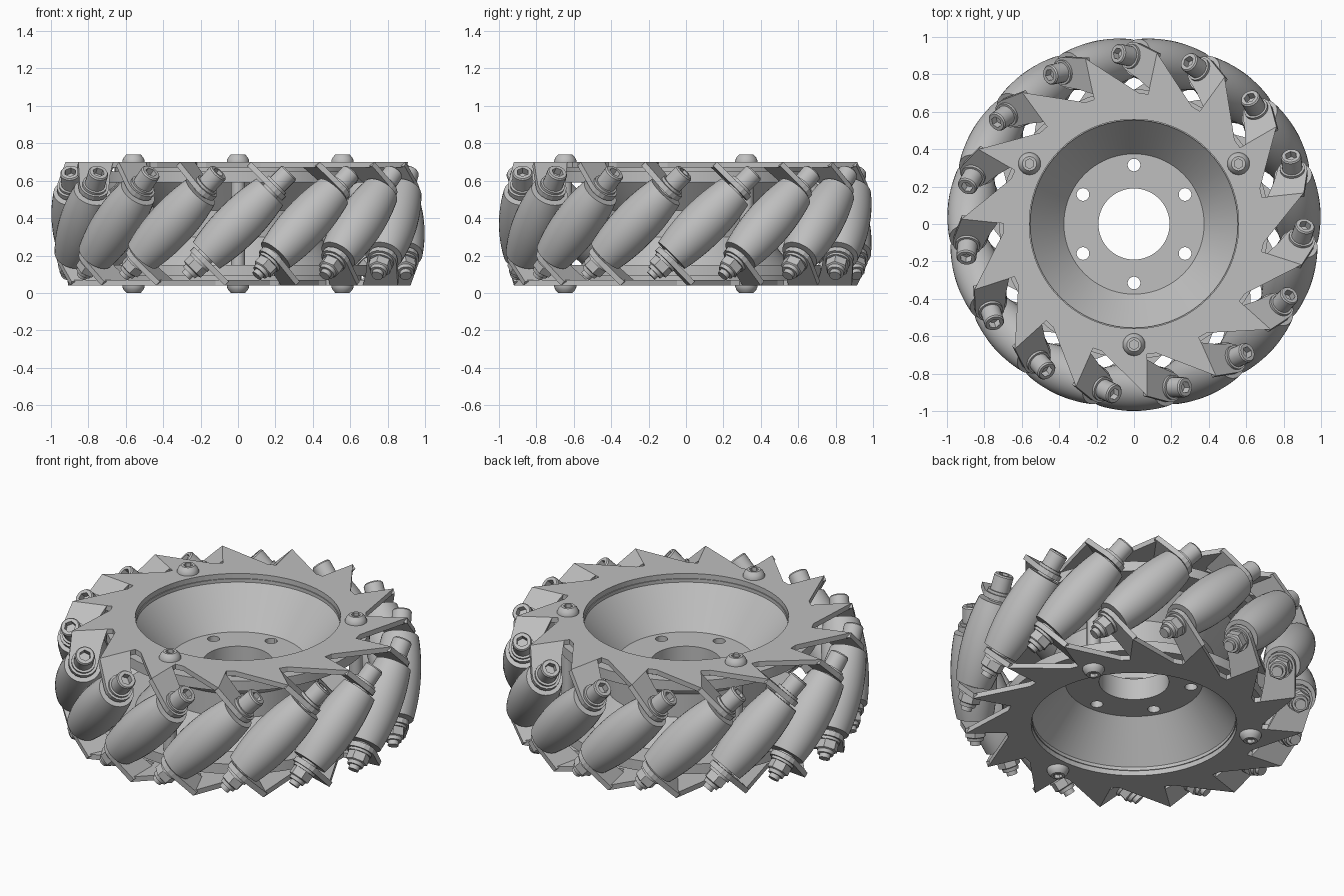
import bpy, bmesh, math
from mathutils import Matrix, Vector

cube = bpy.data.objects.get("Cube")
if cube:
    bpy.data.objects.remove(cube)

COUNT = 15                      # rollers around the wheel
STEP = math.tau / COUNT
AXIS_R = 0.873                  # distance of roller axes from the wheel axis
MID = Matrix.Translation((0, 0, 0.37))
FLIP = Matrix.Rotation(math.pi, 4, 'Y')

grey = bpy.data.materials.new("metal_grey")
grey.use_nodes = True
COLOR = (0.52, 0.52, 0.52, 1)
grey.diffuse_color = COLOR
grey.node_tree.nodes["Principled BSDF"].inputs["Base Color"].default_value = COLOR


def spin(k):
    return Matrix.Rotation(k * STEP, 4, 'Z')


def finish(bm, name, smooth=True):
    bmesh.ops.remove_doubles(bm, verts=bm.verts, dist=1e-5)
    bmesh.ops.recalc_face_normals(bm, faces=bm.faces)
    mesh = bpy.data.meshes.new(name)
    bm.to_mesh(mesh)
    bm.free()
    mesh.materials.append(grey)
    if smooth:
        soften(mesh)
    return mesh


def soften(mesh):
    mesh.shade_smooth()
    mesh.set_sharp_from_angle(angle=math.radians(30))


def place(name, mesh, matrix):
    ob = bpy.data.objects.new(name, mesh)
    bpy.context.collection.objects.link(ob)
    ob.matrix_world = MID @ matrix
    return ob


def lathe(name, profile, segs=24, closed=False):
    """Turn (radius, height[, 'hex']) points around z; 'hex' makes that ring six-sided."""
    bm = bmesh.new()
    rings = []
    for p in profile:
        ring = []
        for i in range(segs):
            a = math.tau * i / segs
            r = p[0]
            if len(p) > 2:
                r *= math.cos(math.pi / 6) / math.cos(a % (math.pi / 3) - math.pi / 6)
            ring.append(bm.verts.new((r * math.cos(a), r * math.sin(a), p[1])))
        rings.append(ring)
    pairs = list(zip(rings, rings[1:]))
    if closed:
        pairs.append((rings[-1], rings[0]))
    for a, b in pairs:
        for i in range(segs):
            j = (i + 1) % segs
            bm.faces.new((a[i], a[j], b[j], b[i]))
    if not closed:
        bm.faces.new(rings[0])
        bm.faces.new(rings[-1])
    return finish(bm, name)


def thicken(bm, faces, offset):
    ext = bmesh.ops.extrude_face_region(bm, geom=faces, use_keep_orig=True)
    moved = [v for v in ext["geom"] if isinstance(v, bmesh.types.BMVert)]
    bmesh.ops.translate(bm, verts=moved, vec=offset)


# Side plate: saw-toothed ring whose tabs are bent down square to the rollers
def side_plate():
    top, inner, crease = 0.33, 0.56, 0.07
    tip, root = Vector((crease, -0.92, top)), Vector((crease, -0.725, top))
    slot, edge = Vector((crease, -0.695, top)), Vector((0.12, -0.69, top))
    arc0 = math.radians(-84)
    bm = bmesh.new()
    flat = []
    for k in range(COUNT):
        pts = [slot, edge, spin(1) @ tip, spin(1) @ root, spin(1) @ slot]
        for i in range(6, -1, -1):
            a = arc0 + STEP * i / 6
            pts.append(Vector((inner * math.cos(a), inner * math.sin(a), top)))
        flat.append(bm.faces.new([bm.verts.new(spin(k) @ p) for p in pts]))
    bmesh.ops.remove_doubles(bm, verts=bm.verts, dist=1e-5)
    thicken(bm, list(bm.faces), (0, 0, -0.03))

    # bent tabs, rounded around the bolt
    hole_u = (top - 0.2) * math.sqrt(2)
    outline = [(0, root.y), (0.1, -0.765)]
    for i in range(9):
        a = math.radians(75 - 22 * i)
        outline.append((hole_u + 0.08 * math.cos(a), -AXIS_R + 0.08 * math.sin(a)))
    outline.append((0, tip.y))
    down = math.sqrt(0.5)
    for k in range(COUNT):
        pts = [Vector((crease + u * down, y, top - u * down)) for u, y in outline]
        face = bm.faces.new([bm.verts.new(spin(k) @ p) for p in pts])
        thicken(bm, [face], spin(k) @ Vector((-0.0212, 0, -0.0212)))
    return finish(bm, "side_plate", smooth=False)


plate = side_plate()
place("top_plate", plate, Matrix())
place("bottom_plate", plate, FLIP)

# Hub: two opposed dishes sharing a thick floor, with a flange at each rim
half = [(0.19, 0.065), (0.375, 0.065), (0.555, 0.28), (0.555, 0.30), (0.66, 0.30),
        (0.66, 0.28), (0.72, 0.28), (0.72, 0.22), (0.56, 0.22), (0.44, 0.07)]
profile = half + [(r, -z) for r, z in reversed(half)]
hub = place("hub", lathe("hub", profile, 72, closed=True), Matrix())

# Six mounting holes through the floor
drill_mesh = lathe("drill", [(0.034, -0.15), (0.034, 0.15)], 18)
drills = []
for k in range(6):
    turn = Matrix.Rotation(math.radians(30 + 60 * k), 4, 'Z')
    drill = place("drill", drill_mesh, turn @ Matrix.Translation((0.315, 0, 0)))
    drill.hide_render = True
    cut = hub.modifiers.new("hole", 'BOOLEAN')
    cut.operation, cut.solver, cut.object = 'DIFFERENCE', 'EXACT', drill
    drills.append(drill)
bpy.context.view_layer.update()
drilled = bpy.data.meshes.new_from_object(hub.evaluated_get(bpy.context.evaluated_depsgraph_get()))
hub.modifiers.clear()
hub.data = drilled
soften(drilled)
for drill in drills:
    bpy.data.objects.remove(drill)

# Rollers with their bolts and lock nuts, all along the slanted axis
barrel = [(0.05, -0.253), (0.05, -0.24)]
for i in range(13):
    s = -0.24 + 0.04 * i
    barrel.append((0.127 - 0.026 * (s / 0.24) ** 2, s))
barrel += [(0.05, 0.24), (0.05, 0.253)]
roller = lathe("roller", barrel, 32)
bolt = lathe("bolt", [(0.066, 0.28), (0.066, 0.298), (0.054, 0.298), (0.054, 0.382),
                      (0.048, 0.39), (0.032, 0.39, 'hex'), (0.032, 0.35, 'hex')])
nut = lathe("lock_nut", [(0.066, -0.28), (0.066, -0.298), (0.062, -0.298, 'hex'),
                         (0.062, -0.345, 'hex'), (0.047, -0.35), (0.044, -0.37),
                         (0.03, -0.37), (0.03, -0.395)])
slant = Matrix.Translation((0, -AXIS_R, 0)) @ Matrix.Rotation(math.pi / 4, 4, 'Y')
for k in range(COUNT):
    for name, mesh in (("roller", roller), ("bolt", bolt), ("lock_nut", nut)):
        place(name, mesh, spin(k) @ slant)

# Standoff pillars and dome screws that tie the plates together
pillar = lathe("standoff", [(0.037, -0.23), (0.037, 0.23)])
screw = lathe("dome_screw", [(0.06, 0.325), (0.06, 0.337), (0.052, 0.355), (0.038, 0.37),
                             (0.026, 0.37, 'hex'), (0.026, 0.35, 'hex')])
for angle in (30, 150, 270):
    spot = Matrix.Rotation(math.radians(angle), 4, 'Z') @ Matrix.Translation((0.645, 0, 0))
    place("standoff", pillar, spot)
    place("top_screw", screw, spot)
    place("bottom_screw", screw, FLIP @ spot)
